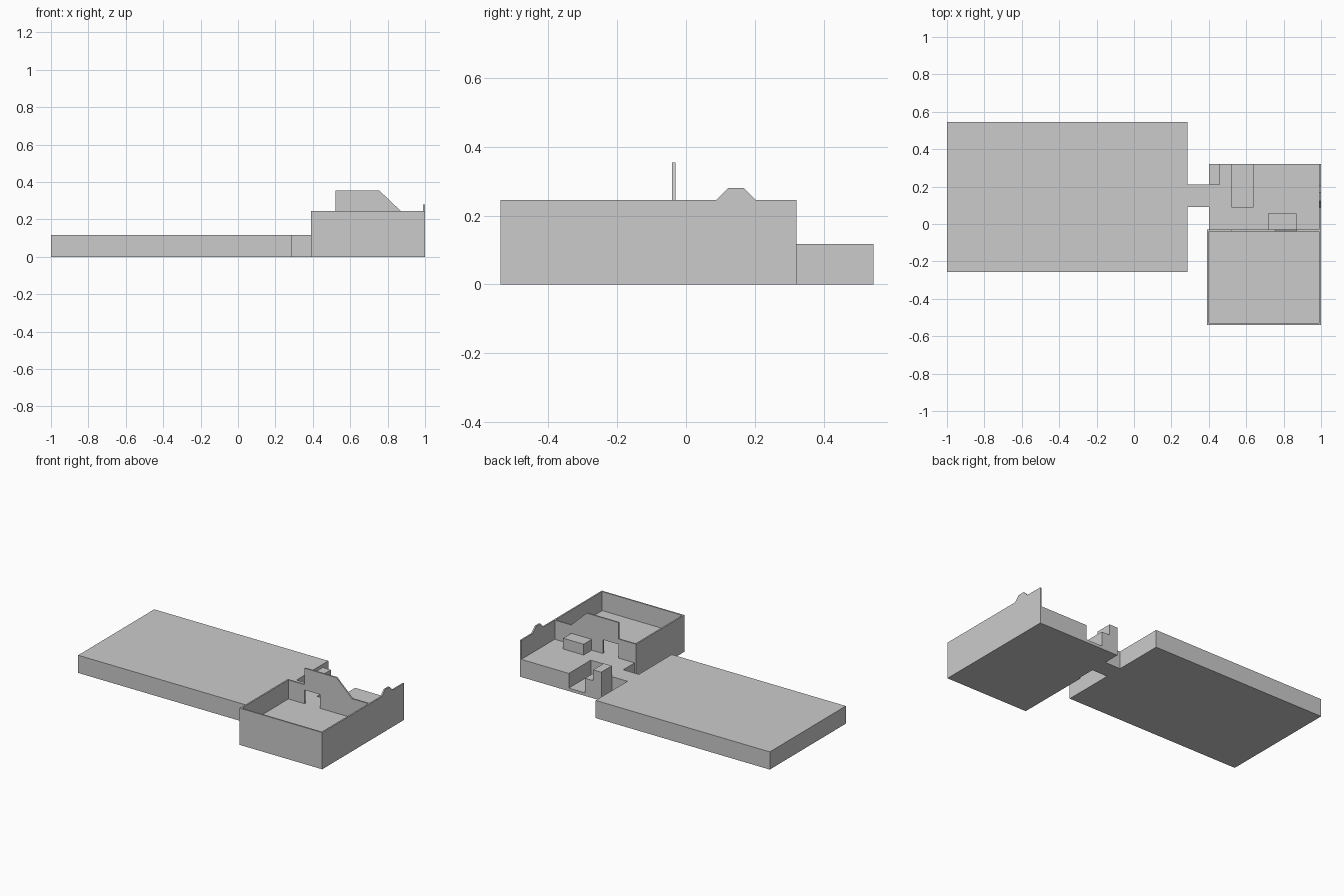
import bpy, bmesh
from mathutils import Vector

if "Cube" in bpy.data.objects:
    bpy.data.objects.remove(bpy.data.objects["Cube"])


def prism(name, outline, axis, lo, hi):
    """Extrude a 2D outline along an axis: 'x' uses (y,z), 'y' uses (x,z), 'z' uses (x,y)."""
    place = {
        "x": lambda a, b: (lo, a, b),
        "y": lambda a, b: (a, lo, b),
        "z": lambda a, b: (a, b, lo),
    }[axis]
    push = Vector([hi - lo if axis == c else 0 for c in "xyz"])
    bm = bmesh.new()
    face = bm.faces.new([bm.verts.new(place(a, b)) for a, b in outline])
    top = bmesh.ops.extrude_face_region(bm, geom=[face])["geom"]
    bmesh.ops.translate(bm, vec=push, verts=[g for g in top if isinstance(g, bmesh.types.BMVert)])
    bmesh.ops.recalc_face_normals(bm, faces=bm.faces)
    mesh = bpy.data.meshes.new(name)
    bm.to_mesh(mesh)
    bm.free()
    obj = bpy.data.objects.new(name, mesh)
    bpy.context.collection.objects.link(obj)
    return obj


def box(name, x0, x1, y0, y1, z0, z1):
    return prism(name, [(x0, y0), (x1, y0), (x1, y1), (x0, y1)], "z", z0, z1)


FLOOR, WALL = 0.118, 0.245
FRONT, BACK = -0.54, 0.322

# large plain slab
box("large_slab", -1.0, 0.285, -0.257, 0.545, 0, FLOOR)

# floor of both rooms, with the bridge to the slab and the notch at the back
prism("building_floor", [
    (0.285, 0.09), (0.40, 0.09), (0.40, FRONT + 0.01), (0.99, FRONT + 0.01),
    (0.99, BACK), (0.64, BACK), (0.64, 0.09), (0.52, 0.09), (0.52, BACK),
    (0.40, BACK), (0.40, 0.21), (0.285, 0.21)], "z", 0, FLOOR)
box("notch_floor", 0.52, 0.64, 0.09, BACK, 0, 0.02)

# outer walls of the front room
box("front_wall", 0.39, 0.99, FRONT, FRONT + 0.01, 0, WALL)
box("left_wall", 0.39, 0.40, FRONT + 0.01, -0.03, 0, WALL)

# long right wall with a small raised crest
prism("right_wall", [
    (FRONT, 0), (BACK, 0), (BACK, WALL), (0.203, WALL), (0.168, 0.28),
    (0.122, 0.28), (0.087, WALL), (FRONT, WALL)], "x", 0.99, 1.0)

# dividing wall with doorway and sloped gable
prism("dividing_wall", [
    (0.40, FLOOR), (0.52, FLOOR), (0.52, 0.21), (0.635, 0.21), (0.635, FLOOR),
    (0.99, FLOOR), (0.99, WALL), (0.87, WALL), (0.755, 0.355), (0.52, 0.355),
    (0.52, WALL), (0.40, WALL)], "y", -0.04, -0.03)

# furniture blocks in the back room
box("corner_post", 0.40, 0.46, 0.21, BACK, FLOOR, 0.19)
box("counter_block", 0.717, 0.868, -0.03, 0.055, FLOOR, 0.19)
